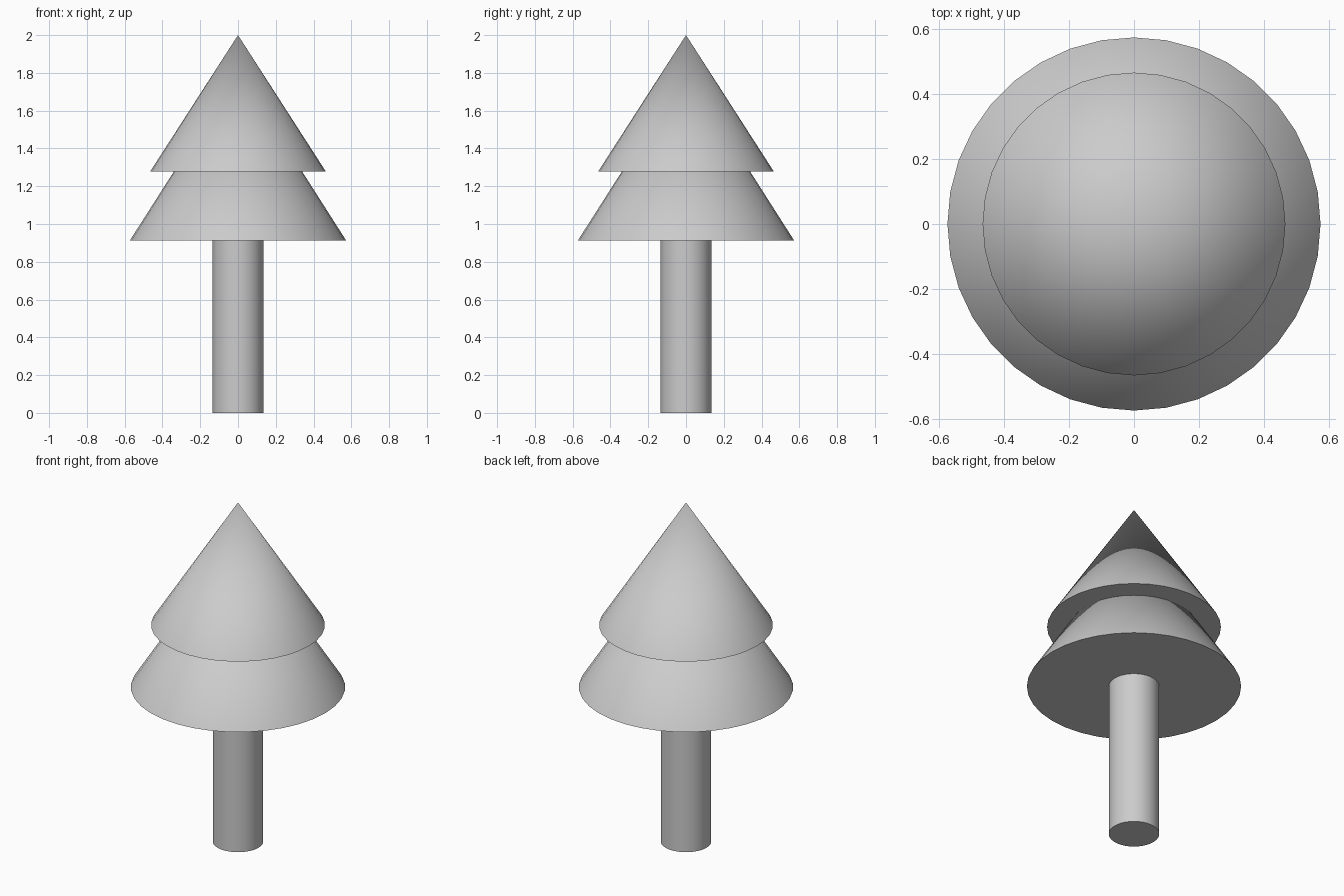
import bpy, math

if "Cube" in bpy.data.objects:
    bpy.data.objects.remove(bpy.data.objects["Cube"])

SIDES = 36


def finish(name):
    obj = bpy.context.object
    obj.name = name
    bpy.ops.object.shade_smooth_by_angle(angle=math.radians(30))
    return obj


def foliage(name, radius, z_base, z_tip):
    bpy.ops.mesh.primitive_cone_add(
        vertices=SIDES, radius1=radius, radius2=0, depth=z_tip - z_base,
        location=(0, 0, (z_base + z_tip) / 2))
    return finish(name)


# Trunk
TRUNK_HEIGHT = 0.912
bpy.ops.mesh.primitive_cylinder_add(
    vertices=SIDES, radius=0.135, depth=TRUNK_HEIGHT,
    location=(0, 0, TRUNK_HEIGHT / 2))
finish("trunk")

# Two overlapping tiers of foliage
foliage("lower_foliage", 0.573, 0.912, 1.81)
foliage("upper_foliage", 0.465, 1.278, 2.0)
